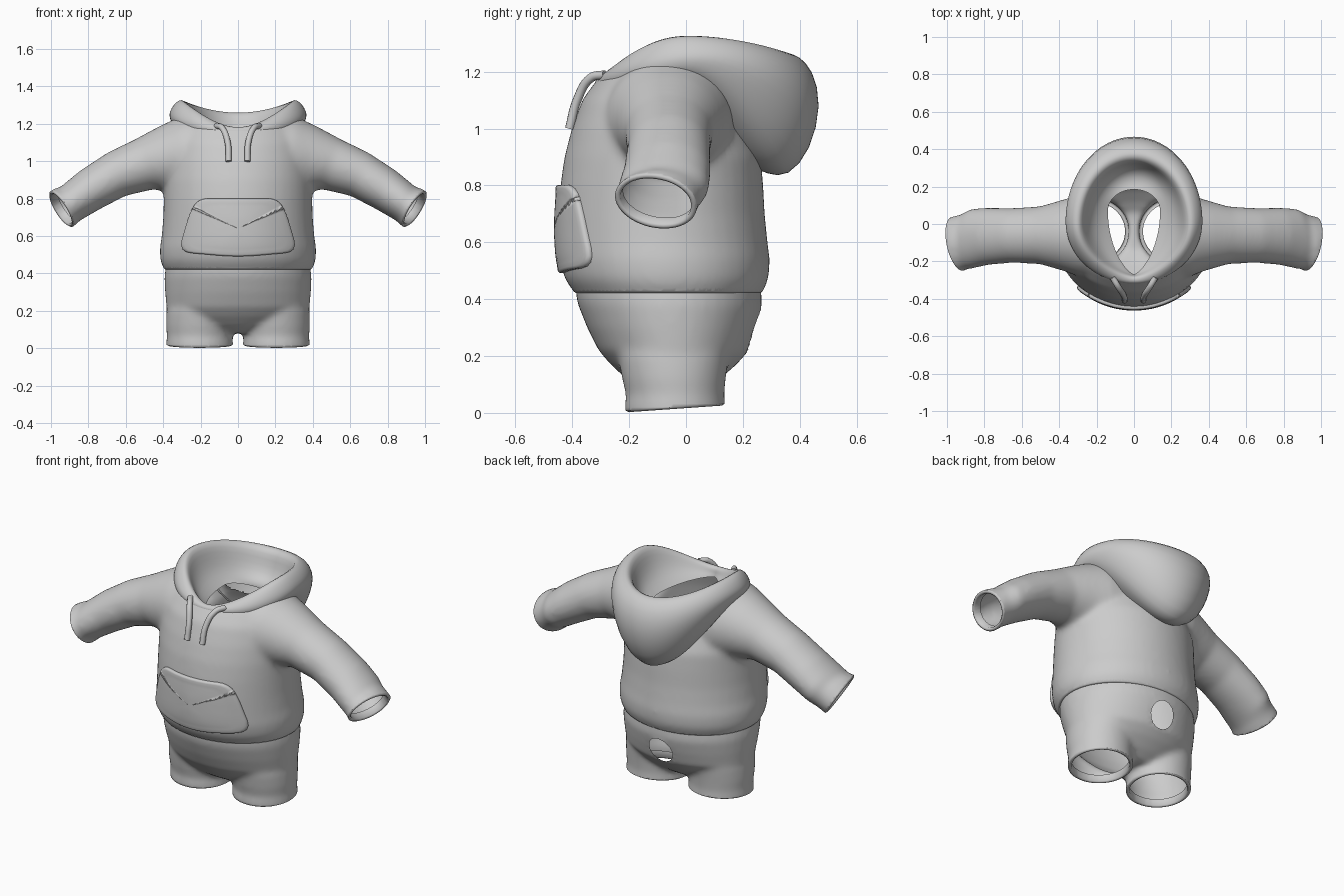
import bpy, bmesh, math
from mathutils import Vector
from mathutils.bvhtree import BVHTree

if "Cube" in bpy.data.objects:
    bpy.data.objects.remove(bpy.data.objects["Cube"])

cloth = bpy.data.materials.new("grey_cloth")
cloth.diffuse_color = (0.6, 0.6, 0.6, 1)
cloth.use_nodes = True
cloth.node_tree.nodes["Principled BSDF"].inputs["Base Color"].default_value = cloth.diffuse_color


def add_object(name, bm):
    me = bpy.data.meshes.new(name)
    bm.to_mesh(me)
    bm.free()
    me.materials.append(cloth)
    ob = bpy.data.objects.new(name, me)
    bpy.context.collection.objects.link(ob)
    for p in me.polygons:
        p.use_smooth = True
    return ob


def loft(bm, rings, cap=True):
    loops = [[bm.verts.new(p) for p in r] for r in rings]
    n = len(rings[0])
    for a, b in zip(loops, loops[1:]):
        for i in range(n):
            j = (i + 1) % n
            bm.faces.new((a[i], a[j], b[j], b[i]))
    if cap:
        bm.faces.new(loops[0][::-1])
        bm.faces.new(loops[-1])


def flat_ring(z, hx, y0, y1, cx=0, n=48):
    cy, hy = (y0 + y1) / 2, (y1 - y0) / 2
    return [(cx + hx * math.cos(2 * math.pi * i / n), cy + hy * math.sin(2 * math.pi * i / n), z)
            for i in range(n)]


def blend(bm, voxel, smooth):
    """Fuse overlapping closed lofts into one soft skin."""
    bmesh.ops.recalc_face_normals(bm, faces=bm.faces)
    ob = add_object("blend_helper", bm)
    m = ob.modifiers.new("fuse", 'REMESH')
    m.mode, m.voxel_size = 'VOXEL', voxel
    s = ob.modifiers.new("soften", 'SMOOTH')
    s.factor, s.iterations = 0.5, smooth
    dg = bpy.context.evaluated_depsgraph_get()
    out = bmesh.new()
    out.from_mesh(ob.evaluated_get(dg).to_mesh())
    bpy.data.objects.remove(ob)
    return out


def cut_open(bm, co, no, lip=0.02, depth=0.04, side=0):
    """Trim everything beyond a plane and turn the raw edge inwards."""
    no = Vector(no).normalized()
    co = Vector(co)
    cut = bmesh.ops.bisect_plane(bm, geom=bm.verts[:] + bm.edges[:] + bm.faces[:], plane_co=co,
                                 plane_no=no, clear_outer=True)["geom_cut"]
    edges = [e for e in cut if isinstance(e, bmesh.types.BMEdge)]
    for sgn in ((1, -1) if side else (0,)):
        part = [e for e in edges if not side or e.verts[0].co.x * sgn > 0]
        if not part:
            continue
        vs = {v for e in part for v in e.verts}
        mid = sum((v.co for v in vs), Vector()) / len(vs)
        for inward, back in ((lip * 0.5, -0.006), (lip * 0.5, 0.006), (0, depth)):
            ext = bmesh.ops.extrude_edge_only(bm, edges=part)["geom"]
            part = [e for e in ext if isinstance(e, bmesh.types.BMEdge)]
            for v in [g for g in ext if isinstance(g, bmesh.types.BMVert)]:
                v.co += (mid - v.co).normalized() * inward - no * back


# Sweater: torso and two sleeves
bm = bmesh.new()
torso = [(.38, .385, -.375, .255), (.42, .392, -.388, .265), (.445, .408, -.41, .28),
         (.48, .417, -.43, .292), (.54, .418, -.444, .295), (.6, .408, -.448, .287), (.7, .4, -.448, .277),
         (.8, .397, -.442, .272), (.9, .396, -.428, .263), (1.0, .385, -.402, .22),
         (1.1, .36, -.366, .165), (1.18, .32, -.308, .11), (1.24, .25, -.24, .05)]
loft(bm, [flat_ring(*r) for r in torso])
# sleeve sections: top x, z, bottom x, z, y range
sleeve = [(.22, 1.265, .18, .78, -.30, .17), (.32, 1.235, .25, .80, -.285, .16), (.42, 1.188, .34, .83, -.25, .13),
          (.55, 1.118, .45, .85, -.215, .095), (.70, 1.045, .60, .815, -.207, .085),
          (.84, .953, .73, .748, -.22, .087), (.92, .888, .82, .697, -.24, .082),
          (.955, .857, .855, .675, -.242, .06), (.98, .856, .872, .655, -.262, .05),
          (1.05, .81, .942, .61, -.262, .035)]
for s in (1, -1):
    rings = []
    for tx, tz, bx, bz, y0, y1 in sleeve:
        ring = []
        for i in range(32):
            a = 2 * math.pi * i / 32
            c = math.cos(a) / 2
            ring.append((s * ((tx + bx) / 2 + (tx - bx) * c), (y0 + y1) / 2 + (y1 - y0) / 2 * math.sin(a),
                         (tz + bz) / 2 + (tz - bz) * c))
        rings.append(ring)
    loft(bm, rings)
bm = blend(bm, 0.014, 14)
skin = BVHTree.FromBMesh(bm)
# neck opening under the hood
neck = [v for v in bm.verts if v.co.z > 1.0 and (v.co.x / .28) ** 2 + ((v.co.y + .055) / .25) ** 2 < 1]
bmesh.ops.delete(bm, geom=neck, context='VERTS')
cut_open(bm, (0, 0, .428), (0, 0, -1), 0.016, 0.03)
for s in (1, -1):
    cut_open(bm, (s * .943, -.105, .745), (s * .17, -.045, -.108))
add_object("sweater", bm)

# Trousers: hips and two legs
bm = bmesh.new()
hips = [(.08, .16, -.14, .06), (.12, .27, -.21, .12), (.17, .345, -.265, .178), (.22, .383, -.308, .222),
        (.3, .39, -.348, .248), (.38, .394, -.38, .268), (.41, .39, -.387, .266), (.5, .375, -.39, .26)]
loft(bm, [flat_ring(*r) for r in hips])
legs = [(-.03, .176, -.207, .132), (.01, .179, -.215, .138), (.035, .179, -.215, .138),
        (.06, .175, -.21, .134), (.12, .18, -.225, .14), (.2, .178, -.24, .15), (.28, .14, -.24, .15)]
for s in (1, -1):
    loft(bm, [flat_ring(*r, cx=s * .205) for r in legs])
bm = blend(bm, 0.013, 14)
cut_open(bm, (0, 0, .46), (0, 0, 1), 0, 0.01)
cut_open(bm, (0, -.04, .02), (0, .07, -1), side=1)
# round tail hole at the back
hz, hr = .29, .075
bmesh.ops.delete(bm, geom=[v for v in bm.verts if v.co.y > .1 and math.hypot(v.co.x, v.co.z - hz) < hr],
                 context='VERTS')
for v in bm.verts:
    d = math.hypot(v.co.x, v.co.z - hz)
    if v.is_boundary and v.co.y > .1 and d < hr + .03:
        v.co.x *= hr / d
        v.co.z = hz + (v.co.z - hz) * hr / d
add_object("trousers", bm)

# Hood: rings from the neck seam over the rim and into the bowl
# front y, z | side x, y, z | back y, z | front pointedness
hood = [(-.285, 1.13, .31, -.03, 1.17, .22, .87, 1), (-.31, 1.135, .345, -.02, 1.195, .285, .838, 1),
        (-.318, 1.145, .36, 0, 1.215, .36, .825, 1), (-.32, 1.155, .366, .01, 1.235, .44, .92, 1),
        (-.32, 1.165, .368, .02, 1.255, .48, 1.085, 1), (-.316, 1.175, .357, .02, 1.285, .447, 1.21, 1),
        (-.305, 1.182, .33, .01, 1.32, .395, 1.257, 1.05), (-.29, 1.182, .30, 0, 1.333, .362, 1.265, 1.15),
        (-.282, 1.175, .275, 0, 1.31, .33, 1.24, 1.25), (-.277, 1.165, .255, 0, 1.25, .32, 1.17, 1.35),
        (-.275, 1.15, .22, .02, 1.18, .28, 1.10, 1.4), (-.272, 1.14, .17, .06, 1.14, .22, 1.09, 1.4),
        (-.27, 1.13, .14, .07, 1.12, .185, 1.10, 1.4)]
bm = bmesh.new()
rings = []
for fy, fz, sx, sy, sz, by, bz, p in hood:
    ring = []
    for i in range(48):
        a = 2 * math.pi * i / 48
        c, s = math.cos(a), math.sin(a)
        ey, ez = (by, bz) if c > 0 else (fy, fz)
        x = math.copysign(sx * abs(s) ** (1 if c > 0 else p), s)
        ring.append((x, sy + (ey - sy) * abs(c), sz + (ez - sz) * c * c))
    rings.append(ring)
loft(bm, rings, cap=False)
bmesh.ops.recalc_face_normals(bm, faces=bm.faces)
ob = add_object("hood", bm)
ob.modifiers.new("soft", 'SUBSURF').levels = 1

# Pocket: rounded panel laid on the belly
corners = [Vector(c) for c in ((-.215, .802), (.215, .802), (.257, .715), (.315, .515), (0, .487), (-.315, .515), (-.257, .715))]
radii = (.06, .06, .05, .07, .1, .07, .05)
outline = []
for i, c in enumerate(corners):
    nxt = corners[(i + 1) % len(corners)]
    a = c + (corners[i - 1] - c).normalized() * radii[i]
    b = c + (nxt - c).normalized() * radii[i]
    outline += [a * (1 - t) ** 2 + c * 2 * t * (1 - t) + b * t * t for t in (0, .25, .5, .75, 1)]
    end = nxt + (c - nxt).normalized() * radii[(i + 1) % len(corners)]
    outline += [b.lerp(end, k / 6) for k in range(1, 6)]
mid = Vector((0, .64))
bm = bmesh.new()
rings = []
steps = [(1, -.01), (1, .008), (.99, .014), (.965, .017), (.93, .018)]
steps += [(.93 - .1 * k, .016) for k in range(1, 10)]
for scale, rise in steps:
    ring = []
    for o in outline:
        q = mid + (o - mid) * scale
        hit = skin.ray_cast(Vector((q.x, -1, q.y)), Vector((0, 1, 0)))[0]
        ring.append(hit + Vector((q.x * 2.2, -1, 0)).normalized() * rise)
    rings.append(ring)
loft(bm, rings)
bmesh.ops.recalc_face_normals(bm, faces=bm.faces)
add_object("pocket", bm)

# Drawstrings
for s, side in ((1, "left"), (-1, "right")):
    cu = bpy.data.curves.new("drawstring_" + side, 'CURVE')
    cu.dimensions = '3D'
    cu.bevel_depth, cu.bevel_resolution, cu.use_fill_caps = .016, 3, True
    sp = cu.splines.new('BEZIER')
    path = [(.115, -.285, 1.19), (.085, -.335, 1.178), (.055, -.383, 1.1), (.05, -.41, 1.0)]
    sp.bezier_points.add(len(path) - 1)
    for bp, (x, y, z) in zip(sp.bezier_points, path):
        bp.co = (s * x, y, z)
        bp.handle_left_type = bp.handle_right_type = 'AUTO'
    cu.materials.append(cloth)
    bpy.context.collection.objects.link(bpy.data.objects.new("drawstring_" + side, cu))
